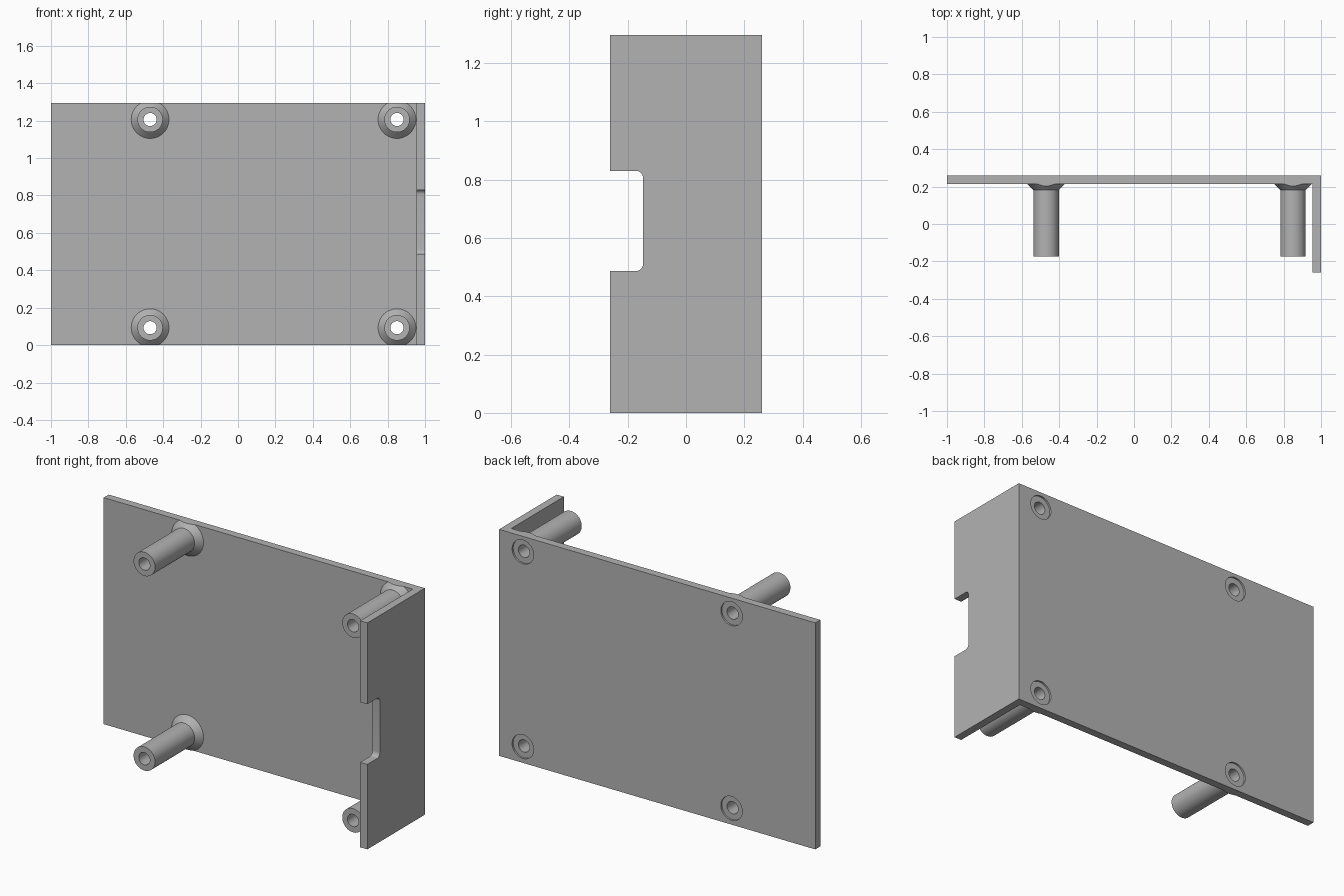
import bpy, bmesh, math
from mathutils import Vector, Matrix

cube = bpy.data.objects.get("Cube")
if cube:
    bpy.data.objects.remove(cube, do_unlink=True)

HEIGHT = 1.295
FRONT, BACK, WALL = -0.26, 0.26, 0.045
POST_R, HOLE_R, FLARE_R = 0.068, 0.035, 0.103
POSTS = [(x, z) for x in (-0.47, 0.85) for z in (0.093, 1.206)]

grey = bpy.data.materials.new("light grey")
grey.use_nodes = True
grey.diffuse_color = (0.45, 0.45, 0.45, 1)
grey.node_tree.nodes["Principled BSDF"].inputs["Base Color"].default_value = (0.45, 0.45, 0.45, 1)


def make_object(name, bm):
    bmesh.ops.recalc_face_normals(bm, faces=bm.faces)
    mesh = bpy.data.meshes.new(name)
    bm.to_mesh(mesh)
    bm.free()
    mesh.materials.append(grey)
    obj = bpy.data.objects.new(name, mesh)
    bpy.context.collection.objects.link(obj)
    return obj


def prism(name, outline, direction):
    """Extrude a closed outline of 3D points along a direction."""
    bm = bmesh.new()
    face = bm.faces.new([bm.verts.new(p) for p in outline])
    out = bmesh.ops.extrude_face_region(bm, geom=[face], use_keep_orig=True)
    moved = [v for v in out["geom"] if isinstance(v, bmesh.types.BMVert)]
    bmesh.ops.translate(bm, verts=moved, vec=direction)
    return make_object(name, bm)


def activate(obj):
    bpy.ops.object.select_all(action='DESELECT')
    obj.select_set(True)
    bpy.context.view_layer.objects.active = obj


def cut(target, cutter):
    cutter.hide_render = True
    mod = target.modifiers.new("cut", 'BOOLEAN')
    mod.operation, mod.solver, mod.object = 'DIFFERENCE', 'EXACT', cutter
    activate(target)
    bpy.ops.object.modifier_apply(modifier=mod.name)
    bpy.data.objects.remove(cutter, do_unlink=True)


# L-shaped bracket: back plate with a side flange
corners = [(-1, BACK), (1, BACK), (1, FRONT), (1 - WALL, FRONT),
           (1 - WALL, BACK - WALL), (-1, BACK - WALL)]
bracket = prism("bracket_plate", [(x, y, 0) for x, y in corners], (0, 0, HEIGHT))

# Notch in the flange, with rounded inner corners
low, high, depth, fillet = 0.486, 0.83, -0.147, 0.025
notch = [(FRONT - 0.1, high), (FRONT - 0.1, low)]
for cz, start in ((low + fillet, -90), (high - fillet, 0)):
    for i in range(9):
        a = math.radians(start + 90 * i / 8)
        notch.append((depth - fillet + fillet * math.cos(a), cz + fillet * math.sin(a)))
cut(bracket, prism("notch_cutter", [(0.9, y, z) for y, z in notch], (0.2, 0, 0)))

# Round openings in the plate that receive the posts
for x, z in POSTS:
    bm = bmesh.new()
    bmesh.ops.create_cone(bm, cap_ends=True, segments=48, radius1=POST_R, radius2=POST_R, depth=0.2,
                          matrix=Matrix.Translation((x, BACK, z)) @ Matrix.Rotation(math.pi / 2, 4, 'X'))
    cut(bracket, make_object("post_cutter", bm))

# Hollow posts: lathed tube with a flared foot, trimmed flush with the plate edges
SECTION = [(HOLE_R, -0.175), (POST_R, -0.175), (POST_R, 0.182), (FLARE_R, 0.217),
           (POST_R, 0.217), (POST_R, 0.25), (HOLE_R, 0.25)]


def post(name, x, z, steps=48):
    bm = bmesh.new()
    rings = []
    for i in range(steps):
        a = 2 * math.pi * i / steps
        rings.append([bm.verts.new((x + r * math.cos(a), y, z + r * math.sin(a))) for r, y in SECTION])
    n = len(SECTION)
    for i in range(steps):
        a, b = rings[i], rings[(i + 1) % steps]
        for j in range(n):
            k = (j + 1) % n
            bm.faces.new((a[j], a[k], b[k], b[j]))
    for level, up in ((0, -1), (HEIGHT, 1)):
        out = bmesh.ops.bisect_plane(bm, geom=bm.verts[:] + bm.edges[:] + bm.faces[:],
                                     plane_co=Vector((0, 0, level)), plane_no=Vector((0, 0, up)),
                                     clear_outer=True)
        edges = [e for e in out["geom_cut"] if isinstance(e, bmesh.types.BMEdge)]
        if edges:
            bmesh.ops.holes_fill(bm, edges=edges, sides=0)
    obj = make_object(name, bm)
    activate(obj)
    for p in obj.data.polygons:
        p.use_smooth = True
    bpy.ops.object.shade_smooth_by_angle(angle=math.radians(30))


for (x, z) in POSTS:
    side = "left" if x > 0 else "right"
    post(("upper_" if z > 0.6 else "lower_") + side + "_post", x, z)

activate(bracket)
bpy.ops.object.shade_smooth_by_angle(angle=math.radians(30))
